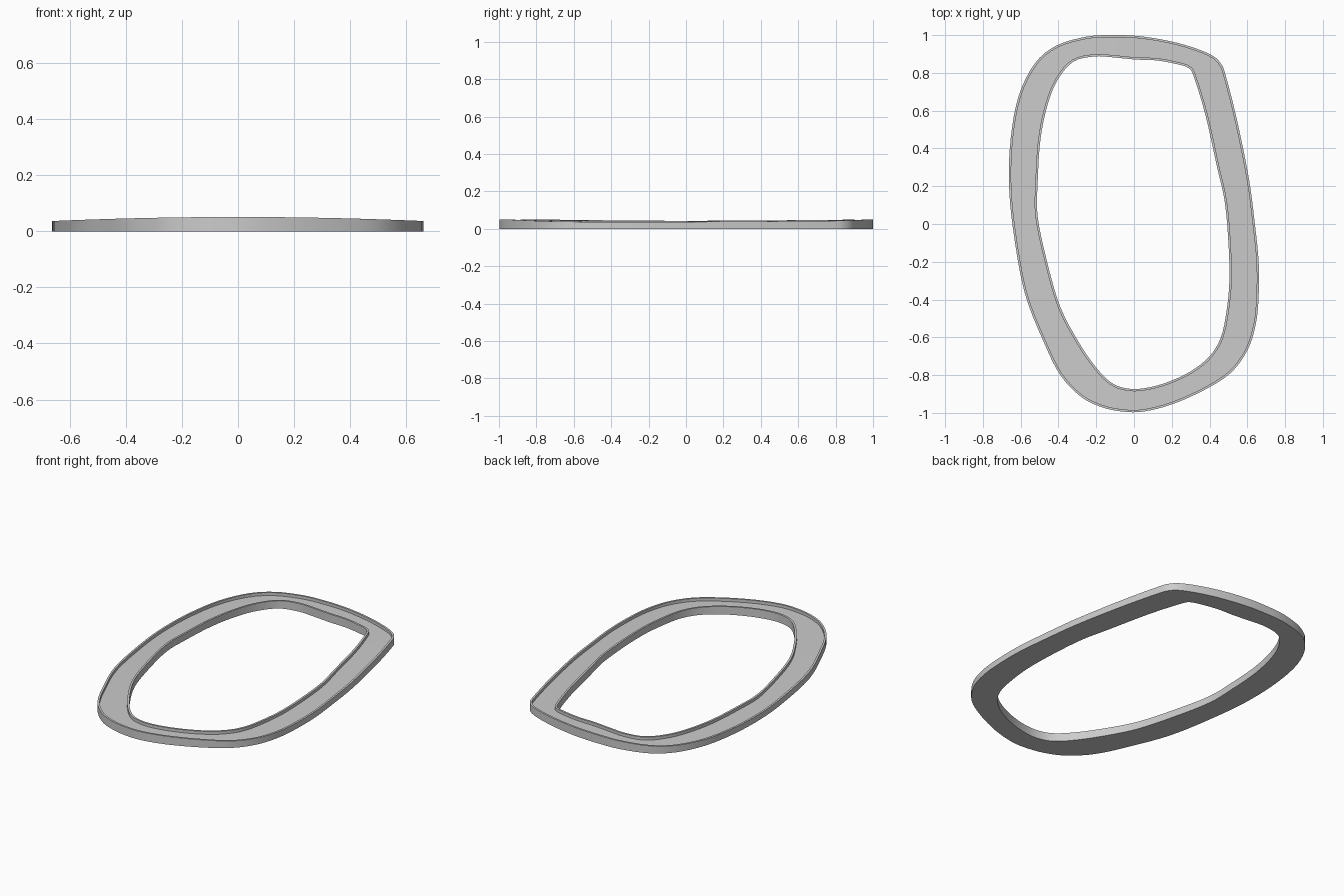
import bpy, bmesh
from mathutils import Vector

if "Cube" in bpy.data.objects:
    bpy.data.objects.remove(bpy.data.objects["Cube"])

# Matching control points (clockwise from the top) of the two outlines
OUTER = [(-.12, 1), (0, .997), (.13, .98), (.27, .948), (.40, .90), (.46, .85), (.49, .77),
         (.55, .53), (.61, .23), (.64, 0), (.66, -.2), (.66, -.38), (.645, -.53), (.60, -.67),
         (.51, -.79), (.37, -.88), (.2, -.955), (.05, -.993), (-.06, -.993), (-.17, -.97),
         (-.28, -.915), (-.39, -.80), (-.48, -.62), (-.58, -.36), (-.64, -.03), (-.662, .22),
         (-.652, .46), (-.61, .68), (-.525, .85), (-.41, .945), (-.25, .992)]
INNER = [(-.12, .883), (-.05, .876), (.02, .87), (.12, .866), (.22, .848), (.29, .825), (.32, .77),
         (.38, .57), (.44, .30), (.48, .12), (.50, -.1), (.505, -.3), (.49, -.46), (.46, -.6),
         (.40, -.70), (.30, -.78), (.17, -.84), (.05, -.87), (-.04, -.87), (-.12, -.84),
         (-.20, -.76), (-.29, -.63), (-.39, -.44), (-.46, -.2), (-.51, .04), (-.51, .22),
         (-.495, .45), (-.455, .64), (-.40, .77), (-.32, .86), (-.21, .887)]
STEPS = 4
LIP = 0.012
RECESS = 0.018


def smooth_loop(points):
    """Closed Catmull-Rom curve through the control points."""
    p = [Vector(q) for q in points]
    n, out = len(p), []
    for i in range(n):
        a, b, c, d = p[i - 1], p[i], p[(i + 1) % n], p[(i + 2) % n]
        for s in range(STEPS):
            t = s / STEPS
            out.append(0.5 * (2 * b + (c - a) * t + (2 * a - 5 * b + 4 * c - d) * t ** 2
                              + (3 * b - a - 3 * c + d) * t ** 3))
    return out


def offset(loop, dist):
    """Shift a clockwise loop toward its inside by dist."""
    n, out = len(loop), []
    for i in range(n):
        t = (loop[(i + 1) % n] - loop[i - 1]).normalized()
        out.append(loop[i] + Vector((t.y, -t.x)) * dist)
    return out


def rim(x):
    """Rim height, gently crowned across the width."""
    return 0.051 - 0.033 * x * x


outer, inner = smooth_loop(OUTER), smooth_loop(INNER)
outer_lip, inner_lip = offset(outer, LIP), offset(inner, -LIP)

# Cross-section swept round the frame: flat base, two thin lips, recessed floor
section = [(outer, lambda x: 0), (outer, rim), (outer_lip, rim),
           (outer_lip, lambda x: rim(x) - RECESS), (inner_lip, lambda x: rim(x) - RECESS),
           (inner_lip, rim), (inner, rim), (inner, lambda x: 0)]
bm = bmesh.new()
rings = [[bm.verts.new((p.x, p.y, h(p.x))) for p in loop] for loop, h in section]
n = len(outer)
for k, ring in enumerate(rings):
    nxt = rings[(k + 1) % len(rings)]
    for i in range(n):
        j = (i + 1) % n
        bm.faces.new((ring[i], ring[j], nxt[j], nxt[i]))
bmesh.ops.recalc_face_normals(bm, faces=bm.faces)

mesh = bpy.data.meshes.new("channel_frame")
bm.to_mesh(mesh)
bm.free()
frame = bpy.data.objects.new("channel_frame", mesh)
bpy.context.collection.objects.link(frame)
bpy.context.view_layer.objects.active = frame
frame.select_set(True)
bpy.ops.object.shade_smooth_by_angle(angle=0.5)
